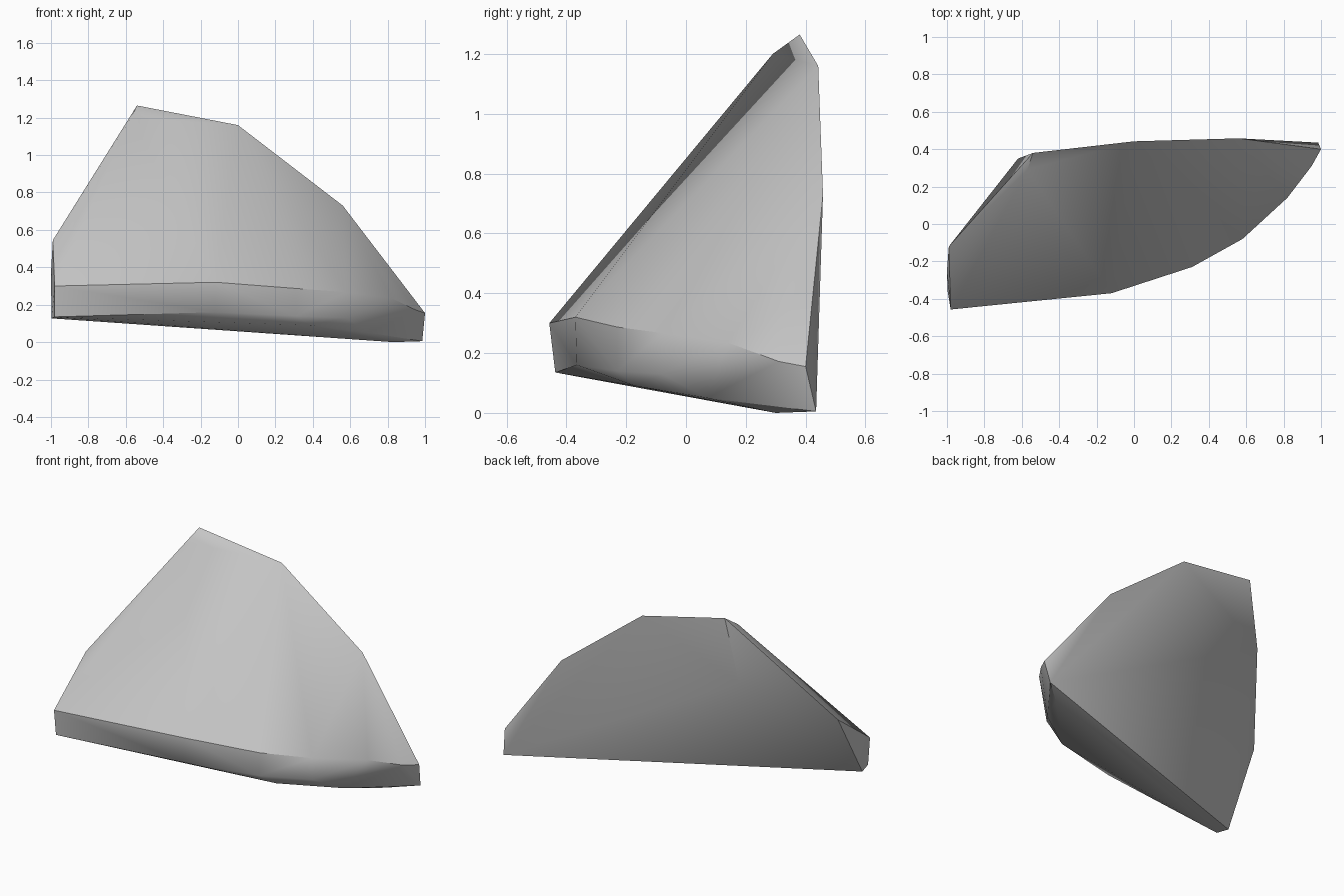
import bpy
import bmesh
import math

old = bpy.data.objects.get("Cube")
if old:
    bpy.data.objects.remove(old, do_unlink=True)

# Single stone colour
stone = bpy.data.materials.new("stone_grey")
stone.use_nodes = True
grey = (0.56, 0.56, 0.56, 1)
stone.diffuse_color = grey
stone.node_tree.nodes["Principled BSDF"].inputs["Base Color"].default_value = grey

# Upper edge of the thin front band, left end to tip
band_top = [(-.98, -.457, .30), (-.12, -.37, .32), (.31, -.23, .287), (.58, -.08, .267),
            (.82, .14, .235), (.95, .31, .172), (1, .40, .155)]
# Lower edge of the band, with one chipped corner below it
band_bottom = [(-.98, -.437, .135), (-.12, -.365, .16), (.31, -.23, .14), (.39, -.17, .09),
               (.58, -.08, .13), (.70, .07, .05), (.83, .30, 0), (.985, .435, .005)]
# Back rim from the peak down towards the tip
rim = [(-.57, .29, 1.20), (-.54, .38, 1.265), (0, .442, 1.16), (.56, .458, .73)]
# Blunt end and the back corner of the sloping underside
blunt_end = [(-.62, .35, .86), (-.99, -.12, .545), (-1, -.25, .37), (-.997, -.355, .127)]

# Wrap the outlines in one chipped shard
bm = bmesh.new()
for point in band_top + band_bottom + rim + blunt_end:
    bm.verts.new(point)
bmesh.ops.convex_hull(bm, input=bm.verts)
loose = [v for v in bm.verts if not v.link_faces]
bmesh.ops.delete(bm, geom=loose, context='VERTS')
bmesh.ops.dissolve_limit(bm, angle_limit=math.radians(1.5), verts=bm.verts, edges=bm.edges)
bmesh.ops.recalc_face_normals(bm, faces=bm.faces)

mesh = bpy.data.meshes.new("rock_shard")
bm.to_mesh(mesh)
bm.free()
mesh.materials.append(stone)
shard = bpy.data.objects.new("rock_shard", mesh)
bpy.context.collection.objects.link(shard)

# Soft facets with crisp ridges
bpy.ops.object.select_all(action='DESELECT')
shard.select_set(True)
bpy.context.view_layer.objects.active = shard
bpy.ops.object.shade_smooth_by_angle(angle=math.radians(40))
